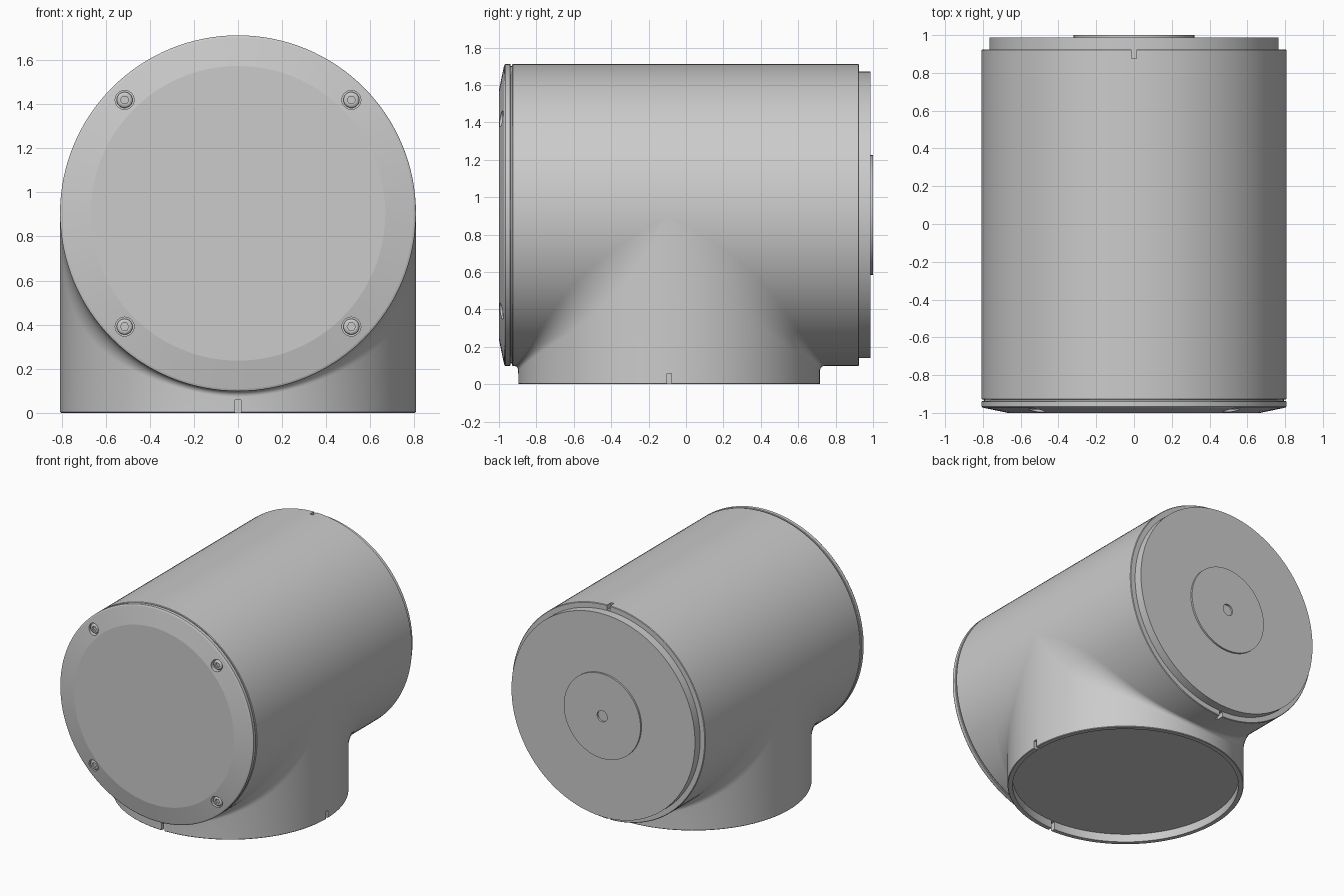
import bpy, bmesh
from math import sin, cos, pi, radians
from mathutils import Vector

if "Cube" in bpy.data.objects:
    bpy.data.objects.remove(bpy.data.objects["Cube"])

SEG = 128           # sides of every large round
R = 0.807           # body and neck radius
ZC = 0.905          # height of the body axis
YN = -0.09          # y of the neck axis


def finish(name, bm):
    bmesh.ops.remove_doubles(bm, verts=bm.verts[:], dist=1e-5)
    bmesh.ops.recalc_face_normals(bm, faces=bm.faces[:])
    mesh = bpy.data.meshes.new(name)
    bm.to_mesh(mesh)
    bm.free()
    ob = bpy.data.objects.new(name, mesh)
    bpy.context.collection.objects.link(ob)
    return ob


def skin(bm, columns):
    """Join neighbouring columns of points into a closed ring of faces."""
    cols = [[bm.verts.new(p) for p in c] for c in columns]
    for a, b in zip(cols, cols[1:] + cols[:1]):
        for i in range(len(a) - 1):
            bm.faces.new((a[i], a[i + 1], b[i + 1], b[i]))


def lathe(name, profile, x=0, z=ZC, seg=SEG):
    """Turn (radius, y) points around an axis parallel to y."""
    bm = bmesh.new()
    skin(bm, [[(x + r * cos(2 * pi * k / seg), y, z + r * sin(2 * pi * k / seg))
               for r, y in profile] for k in range(seg)])
    return finish(name, bm)


def box(name, centre, size):
    bm = bmesh.new()
    bmesh.ops.create_cube(bm, size=1)
    for v in bm.verts:
        v.co = Vector(centre) + Vector(a * b for a, b in zip(v.co, size))
    return finish(name, bm)


def cut(ob, cutters):
    for c in cutters:
        c.hide_render = True
        m = ob.modifiers.new("cut", 'BOOLEAN')
        m.operation, m.solver, m.object = 'DIFFERENCE', 'EXACT', c
        bpy.context.view_layer.objects.active = ob
        bpy.ops.object.modifier_apply(modifier=m.name)
        bpy.data.objects.remove(c)


# Main barrel with alignment notches at top and bottom of its rear edge
body = lathe("body", [(0, -0.93), (R - 0.004, -0.93), (R, -0.926),
                      (R, 0.921), (R - 0.004, 0.925), (0, 0.925)])
cut(body, [box("notch_cutter", (0, 0.905, ZC + s * 0.81), (0.025, 0.06, 0.08))
           for s in (1, -1)])

# Thin seam between barrel and front cover
seam = lathe("seam_ring", [(0, -0.945), (R - 0.012, -0.945), (R - 0.012, -0.92), (0, -0.92)])

# Front cover with conical edge and four counterbores
cover = lathe("front_cover", [(0, -0.938), (R - 0.003, -0.938), (R, -0.941), (R, -0.966),
                              (R - 0.003, -0.970), (R - 0.010, -0.973), (0.668, -1.0), (0, -1.0)])
spots = [(sx * 0.514, ZC + sz * 0.514) for sx in (1, -1) for sz in (1, -1)]
cut(cover, [lathe("bore_cutter", [(0, -1.05), (0.043, -1.05), (0.043, -0.962), (0, -0.962)],
                  x, z, 32) for x, z in spots])

# Socket-head screws
screws = []
for x, z in spots:
    s = lathe("cover_screw", [(0, -0.955), (0.036, -0.955), (0.036, -0.972), (0.033, -0.978),
                              (0.026, -0.982), (0, -0.982)], x, z, 32)
    cut(s, [lathe("hex_cutter", [(0, -1.0), (0.019, -1.0), (0.019, -0.966), (0, -0.966)], x, z, 6)])
    screws.append(s)

# Rear output flange and raised centre disc with a blind hole
flange = lathe("rear_flange", [(0, 0.90), (0.766, 0.90), (0.766, 0.987), (0, 0.987)])
hub = lathe("rear_centre_disc", [(0, 0.97), (0.32, 0.97), (0.32, 1.0), (0.042, 1.0),
                                 (0.042, 0.975), (0, 0.975)])

# Neck: hollow rim, straight wall, then a fillet that widens up the sides into the barrel
columns = []
for k in range(SEG):
    a = 2 * pi * k / SEG
    sn, cs = sin(a), cos(a)
    c = abs(cs)
    f = 0.025 + 0.7 * (1 - c) ** 1.6
    col = [(r * sn, YN + r * cs, z) for r, z in
           ((0, 0.06), (0.772, 0.06), (0.772, 0), (R - 0.004, 0), (R, 0.004))]
    n_neck, n_body = Vector((sn, cs, 0)), Vector((sn, 0, -c))
    ball = Vector((sn, cs, -c)) * (R + f)
    for i in range(17):
        # even steps round the arc between the two surface normals
        ang = n_neck.angle(n_body)
        u = i / 16
        if ang > 1e-4:
            d = (n_neck * sin((1 - u) * ang) + n_body * sin(u * ang)) / sin(ang)
        else:
            d = n_neck
        col.append(ball - d * f + Vector((0, YN, ZC)))
    col.append((0, YN, ZC))
    columns.append(col)
bm = bmesh.new()
skin(bm, columns)
neck = finish("neck", bm)
cut(neck, [box("front_notch_cutter", (0, YN - 0.81, 0.02), (0.025, 0.09, 0.075)),
           box("side_notch_cutter", (0.81, YN, 0.02), (0.09, 0.025, 0.075))])

# Smooth the rounds but keep the shallow cover edge crisp
bpy.ops.object.select_all(action='DESELECT')
for ob in [body, seam, cover, flange, hub, neck] + screws:
    ob.select_set(True)
bpy.context.view_layer.objects.active = body
bpy.ops.object.shade_smooth_by_angle(angle=radians(9))
for s in screws:
    bpy.ops.object.select_all(action='DESELECT')
    s.select_set(True)
    bpy.context.view_layer.objects.active = s
    bpy.ops.object.shade_smooth_by_angle(angle=radians(25))
